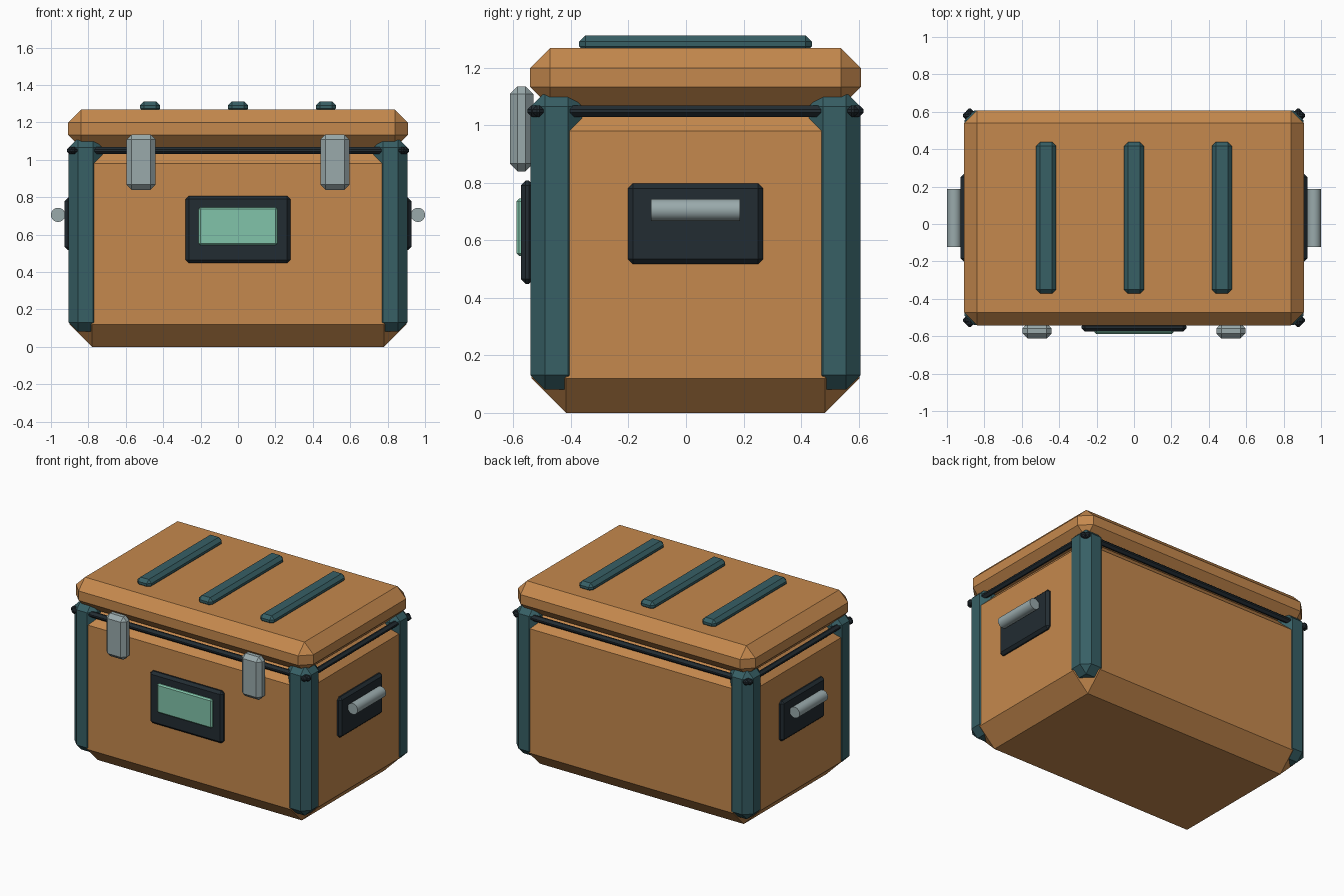
import bpy, bmesh
from mathutils import Matrix

if "Cube" in bpy.data.objects:
    bpy.data.objects.remove(bpy.data.objects["Cube"])

CY = 0.033  # centre of the case in y (latches stick out in front)


def material(name, rgb):
    m = bpy.data.materials.new(name)
    m.diffuse_color = (*rgb, 1)
    m.use_nodes = True
    m.node_tree.nodes["Principled BSDF"].inputs["Base Color"].default_value = m.diffuse_color
    return m


ORANGE = material("orange_shell", (0.56, 0.25, 0.075))
TEAL = material("teal_trim", (0.038, 0.115, 0.13))
DARK = material("dark_rubber", (0.016, 0.025, 0.032))
METAL = material("pale_metal", (0.32, 0.40, 0.41))
MINT = material("mint_panel", (0.22, 0.55, 0.40))


def finish(name, bm, mat):
    mesh = bpy.data.meshes.new(name)
    bm.to_mesh(mesh)
    bm.free()
    mesh.materials.append(mat)
    ob = bpy.data.objects.new(name, mesh)
    bpy.context.collection.objects.link(ob)
    return ob


def box(name, centre, size, bevel, mat):
    """Box with every edge chamfered once."""
    bm = bmesh.new()
    bmesh.ops.create_cube(bm, size=1, matrix=Matrix.Diagonal((*size, 1)))
    bmesh.ops.bevel(bm, geom=bm.edges[:], offset=bevel, segments=1,
                    profile=0.5, affect='EDGES')
    ob = finish(name, bm, mat)
    ob.location = centre
    return ob


# Main shell and lid
box("body", (0, CY, 0.55), (1.80, 1.14, 1.10), 0.12, ORANGE)
box("lid", (0, CY, 1.167), (1.816, 1.15, 0.204), 0.069, ORANGE)

# Corner posts
for sx, side in ((-1, "left"), (1, "right")):
    for sy, end in ((-1, "front"), (1, "back")):
        box(f"corner_post_{end}_{side}", (sx * 0.815, CY + sy * 0.484, 0.598),
            (0.18, 0.18, 1.034), 0.05, TEAL)

# Gasket bars running through the posts
for s, end, side in ((-1, "front", "left"), (1, "back", "right")):
    box(f"gasket_{end}", (0, CY + s * 0.547, 1.05), (1.83, 0.04, 0.04), 0.015, DARK)
    box(f"gasket_{side}", (s * 0.878, CY, 1.05), (0.04, 1.17, 0.04), 0.015, DARK)

# Ribs on the lid
for i, x in enumerate((-0.47, 0, 0.47)):
    box(f"lid_rib_{i + 1}", (x, CY, 1.283), (0.108, 0.81, 0.06), 0.022, TEAL)

# Front latches
for sx, side in ((-1, "left"), (1, "right")):
    box(f"latch_{side}", (sx * 0.518, -0.572, 0.988), (0.155, 0.082, 0.296), 0.027, METAL)

# Front panel
box("panel_frame", (0, -0.552, 0.628), (0.56, 0.045, 0.36), 0.017, DARK)
box("panel_window", (0, -0.576, 0.645), (0.42, 0.026, 0.20), 0.009, MINT)

# Side plates with round handles
for sx, side in ((-1, "left"), (1, "right")):
    box(f"handle_plate_{side}", (sx * 0.904, CY, 0.658), (0.045, 0.47, 0.28), 0.017, DARK)
    bm = bmesh.new()
    bmesh.ops.create_cone(bm, cap_ends=True, segments=24, radius1=0.038,
                          radius2=0.038, depth=0.31,
                          matrix=Matrix.Rotation(1.5707963, 4, 'X'))
    for f in bm.faces:
        f.smooth = len(f.verts) == 4
    grip = finish(f"handle_grip_{side}", bm, METAL)
    grip.location = (sx * 0.962, CY, 0.706)
